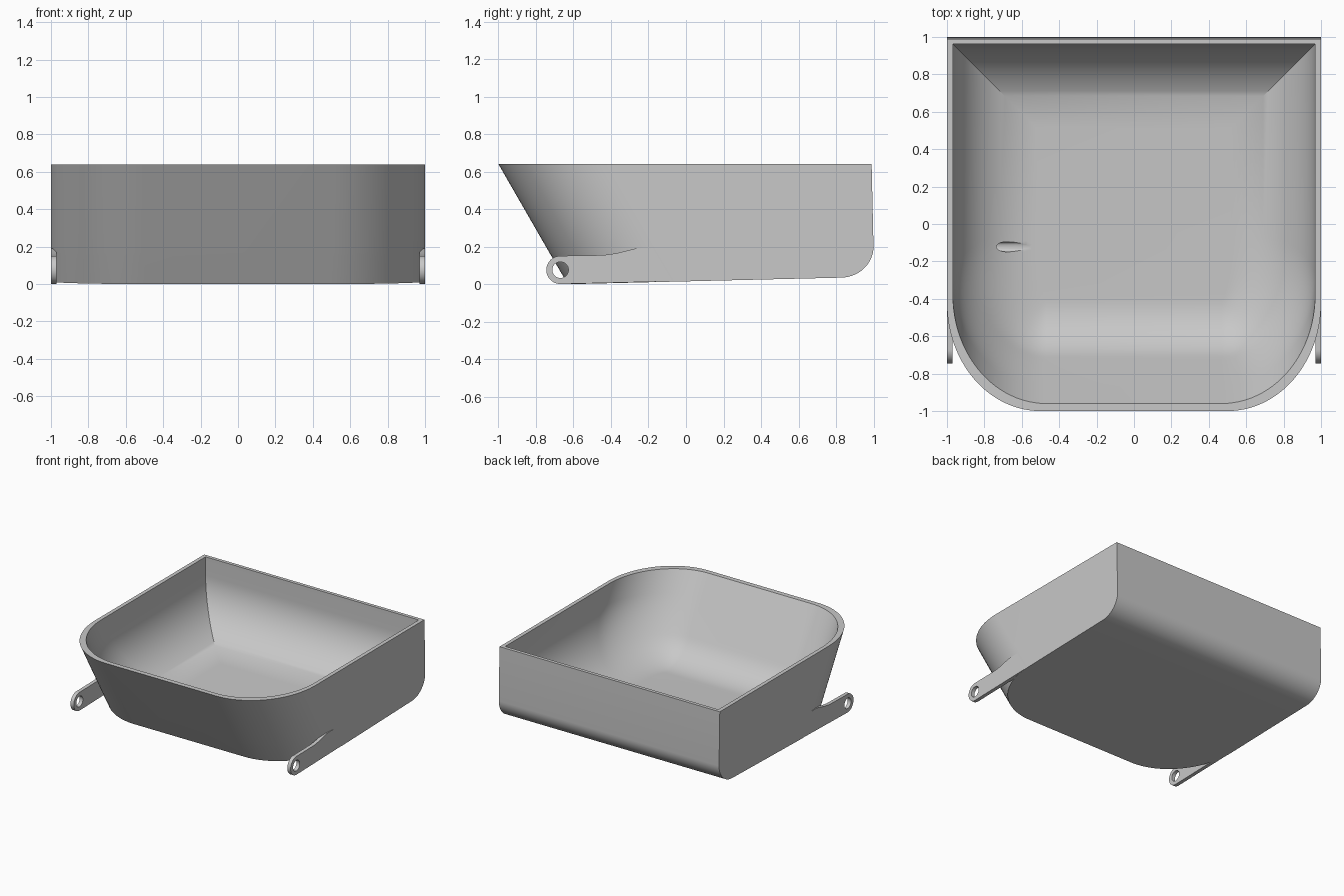
import bpy, bmesh
from math import sin, cos, pi, sqrt, tan, radians

if "Cube" in bpy.data.objects:
    bpy.data.objects.remove(bpy.data.objects["Cube"], do_unlink=True)

grey = bpy.data.materials.new("plain grey")
grey.use_nodes = True
grey.diffuse_color = (0.58, 0.58, 0.58, 1)
grey.node_tree.nodes["Principled BSDF"].inputs["Base Color"].default_value = grey.diffuse_color

TOP = 0.64
SHEAR = tan(radians(30))     # the front wall leans forward
TILT = 0.024                 # the floor rises towards the back
CORNER_X, CORNER_Y = 0.5, 0.577


def bend(h, r):
    """How far a wall has come in at height h of a quarter-round of radius r."""
    return r - sqrt(max(0, r * r - (r - h) ** 2)) if h < r else 0


def front_bend(h, r):
    """The same for the round between the floor and the leaning front."""
    t = r * tan(radians(30))
    if h >= t * sin(radians(60)):
        return 0
    return t - sqrt(max(0, r * r - (r - h) ** 2)) + SHEAR * h


def ring(bm, h, base, half, front, back, side_in=0, front_in=0):
    """One level outline: square at the back, rounded at the front."""
    half -= side_in
    front += SHEAR * (TOP - base - h) + front_in
    rx, ry = CORNER_X - side_in, CORNER_Y - front_in
    steps = 24
    arc = [(half - rx + rx * cos(a), front + ry - ry * sin(a))
           for a in (i * pi / 2 / steps for i in range(steps + 1))]
    outline = [(half, back)] + arc + [(-x, y) for x, y in reversed(arc)] + [(-half, back)]
    fade = 1 - h / (TOP - base)
    return [bm.verts.new((x, y, base + h + TILT * (y + 0.63) * fade)) for x, y in outline]


def levels(r, steps, height):
    return [r * (1 - cos(i * pi / 2 / steps)) for i in range(steps + 1)] + [height]


# Tub: outer skin going up, rim, then inner skin going down
bm = bmesh.new()
R_OUT, R_SIDE, R_FRONT, FLOOR = 0.17, 0.45, 0.35, 0.03
outer = [ring(bm, h, 0, 1, -1, 1 - bend(h, R_OUT) - (0.01 if h == TOP else 0))
         for h in levels(R_OUT, 14, TOP)]
inner = []
for h in levels(R_SIDE, 24, TOP - FLOOR):
    s = bend(h, R_SIDE)
    inner.append(ring(bm, h, FLOOR, 0.968, -0.96, 0.962 - s, s, front_bend(h, R_FRONT)))
rings = outer + inner[::-1]
for a, b in zip(rings, rings[1:]):
    for i in range(len(a)):
        j = (i + 1) % len(a)
        bm.faces.new((a[i], a[j], b[j], b[i]))
bm.faces.new(rings[0])
bm.faces.new(rings[-1])
bmesh.ops.recalc_face_normals(bm, faces=bm.faces)
mesh = bpy.data.meshes.new("tub")
bm.to_mesh(mesh)
bm.free()
mesh.materials.append(grey)
tub = bpy.data.objects.new("tub", mesh)
bpy.context.collection.objects.link(tub)


def select(ob):
    bpy.ops.object.select_all(action="DESELECT")
    ob.select_set(True)
    bpy.context.view_layer.objects.active = ob


# Small drain hole through one side wall
bpy.ops.mesh.primitive_cylinder_add(vertices=32, radius=0.027, depth=0.6,
                                    location=(-0.8, -0.122, 0.071), rotation=(0, pi / 2, 0))
drill = bpy.context.object
drill.name = "drain_cutter"
drill.hide_render = True
select(tub)
cut = tub.modifiers.new("drain", "BOOLEAN")
cut.object = drill
cut.operation = "DIFFERENCE"
cut.solver = "EXACT"
bpy.ops.object.modifier_apply(modifier=cut.name)
bpy.data.objects.remove(drill, do_unlink=True)
bpy.ops.object.shade_smooth_by_angle(angle=radians(30))


# Hinge lugs: flat arms with a rounded, drilled end
def lug(name, x):
    cy, cz, r = -0.67, 0.076, 0.075
    end = [(cy + r * cos(a), cz + r * sin(a))
           for a in (pi / 2 + i * pi / 24 for i in range(25))]
    arm = [(0, 0.017), (0, 0.19), (-0.27, 0.19), (-0.32, 0.178), (-0.37, 0.165), (-0.44, 0.155)]
    hole = [(cy + 0.043 * cos(i * pi / 16), cz + 0.043 * sin(i * pi / 16)) for i in range(32)]
    curve = bpy.data.curves.new(name, "CURVE")
    curve.dimensions = "2D"
    curve.fill_mode = "BOTH"
    curve.extrude = 0.015
    for pts in (end + arm, hole):
        sp = curve.splines.new("POLY")
        sp.points.add(len(pts) - 1)
        for p, (u, v) in zip(sp.points, pts):
            p.co = (u, v, 0, 1)
        sp.use_cyclic_u = True
    curve.materials.append(grey)
    ob = bpy.data.objects.new(name, curve)
    bpy.context.collection.objects.link(ob)
    ob.location.x = x
    ob.rotation_euler = (pi / 2, 0, pi / 2)
    select(ob)
    bpy.ops.object.convert(target="MESH")
    bpy.ops.object.shade_smooth_by_angle(angle=radians(30))


lug("left_hinge_lug", 0.9845)
lug("right_hinge_lug", -0.9845)
